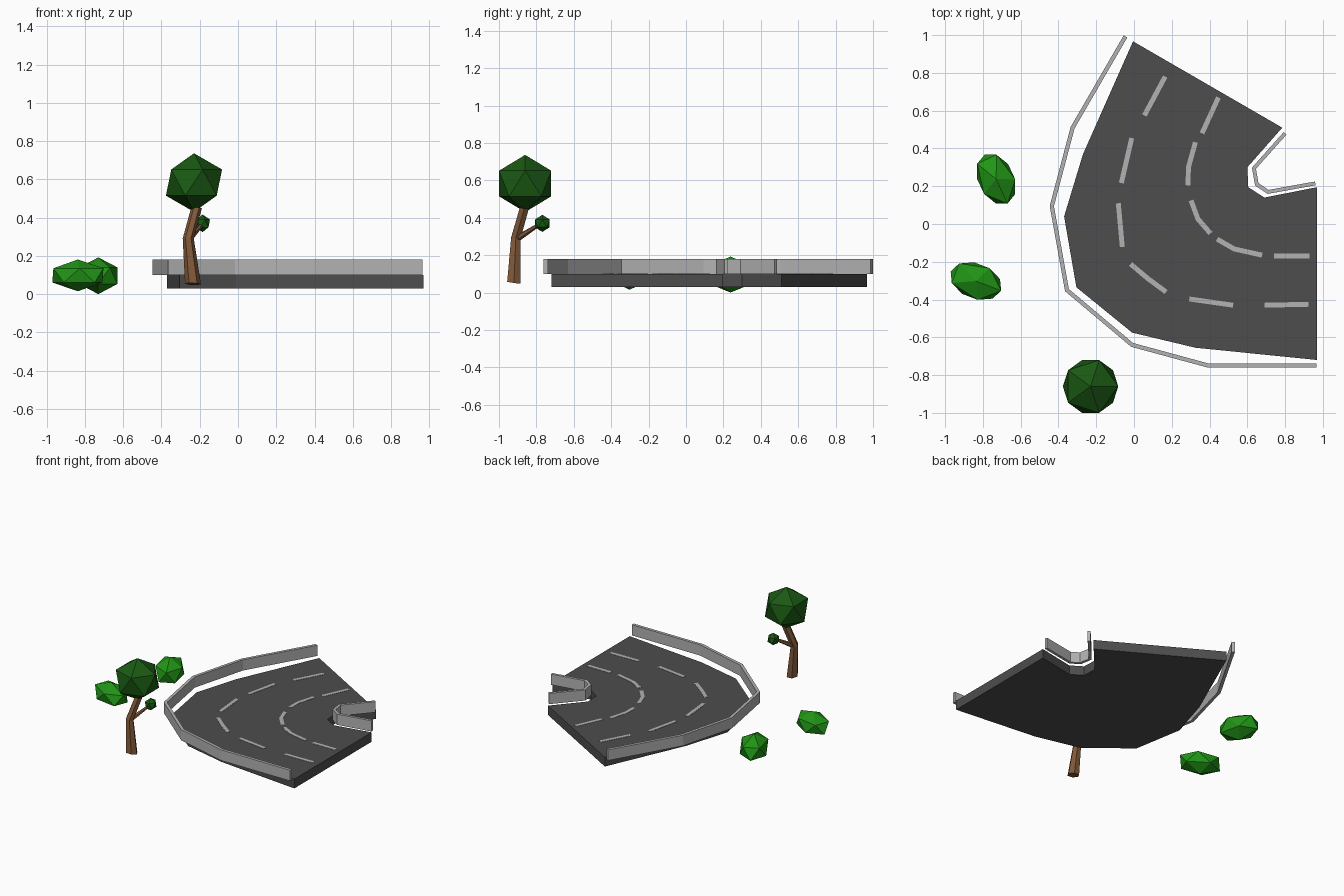
import bpy, bmesh, math
from mathutils import Vector

if "Cube" in bpy.data.objects:
    bpy.data.objects.remove(bpy.data.objects["Cube"])


def material(name, rgb):
    m = bpy.data.materials.new(name)
    m.diffuse_color = (*rgb, 1)
    m.use_nodes = True
    m.node_tree.nodes["Principled BSDF"].inputs["Base Color"].default_value = m.diffuse_color
    return m


ASPHALT = material("asphalt", (0.075, 0.075, 0.075))
PAINT = material("light_grey", (0.45, 0.45, 0.45))
BARK = material("bark", (0.22, 0.10, 0.04))
LEAF = material("dark_leaf", (0.01, 0.10, 0.006))
BUSH = material("bush_leaf", (0.015, 0.30, 0.008))


def finish(name, bm, mat):
    bmesh.ops.recalc_face_normals(bm, faces=bm.faces)
    me = bpy.data.meshes.new(name)
    bm.to_mesh(me)
    bm.free()
    me.materials.append(mat)
    ob = bpy.data.objects.new(name, me)
    bpy.context.collection.objects.link(ob)
    return ob


def slab(name, outline, z0, z1, mat):
    bm = bmesh.new()
    lo = [bm.verts.new((x, y, z0)) for x, y in outline]
    hi = [bm.verts.new((x, y, z1)) for x, y in outline]
    n = len(lo)
    bm.faces.new(lo)
    bm.faces.new(hi)
    for i in range(n):
        j = (i + 1) % n
        bm.faces.new((lo[i], lo[j], hi[j], hi[i]))
    return finish(name, bm, mat)


def strip(name, path, width, z0, z1, mat):
    """Upright wall or flat stripe following a path, with mitred corners."""
    p = [Vector(q) for q in path]
    d = [(b - a).normalized() for a, b in zip(p, p[1:])]
    left, right = [], []
    for i, q in enumerate(p):
        a, b = d[max(i - 1, 0)], d[min(i, len(d) - 1)]
        t = (a + b).normalized()
        off = Vector((-t.y, t.x)) * (width / 2 / t.dot(a))
        left.append(q + off)
        right.append(q - off)
    return slab(name, left + right[::-1], z0, z1, mat)


def tube(name, rings, sides, mat):
    """Tapered limb through (x, y, z, radius) rings."""
    bm = bmesh.new()
    pts = [Vector(r[:3]) for r in rings]
    axis = pts[-1] - pts[0]
    rot = Vector((0, 0, 1)).rotation_difference(axis)
    loops = []
    for c, r in zip(pts, (q[3] for q in rings)):
        angs = [2 * math.pi * k / sides for k in range(sides)]
        loops.append([bm.verts.new(c + rot @ Vector((r * math.cos(a), r * math.sin(a), 0))) for a in angs])
    for a, b in zip(loops, loops[1:]):
        for i in range(sides):
            j = (i + 1) % sides
            bm.faces.new((a[i], a[j], b[j], b[i]))
    bm.faces.new(loops[0])
    bm.faces.new(loops[-1])
    return finish(name, bm, mat)


def blob(name, loc, scale, angle, mat):
    bm = bmesh.new()
    bmesh.ops.create_icosphere(bm, subdivisions=1, radius=1)
    ob = finish(name, bm, mat)
    ob.location, ob.scale = loc, scale
    ob.rotation_euler.z = math.radians(angle)
    return ob


# Curved road slab
slab("road", [(-0.005, 0.967), (0.785, 0.51), (0.60, 0.30), (0.605, 0.195),
              (0.69, 0.14), (0.97, 0.195), (0.97, -0.72), (0.325, -0.655),
              (-0.01, -0.575), (-0.305, -0.335), (-0.37, 0.04), (-0.27, 0.37)],
     0.03, 0.10, ASPHALT)

# Guard rails
strip("outer_rail", [(-0.045, 0.993), (-0.325, 0.51), (-0.435, 0.095), (-0.355, -0.35),
                     (-0.01, -0.64), (0.395, -0.75), (0.965, -0.75)], 0.022, 0.10, 0.18, PAINT)
strip("inner_rail", [(0.80, 0.48), (0.635, 0.295), (0.65, 0.21), (0.71, 0.17),
                     (0.96, 0.215)], 0.02, 0.10, 0.18, PAINT)

# Painted lane dashes
dashes = [
    [(0.165, 0.78), (0.055, 0.575)], [(-0.012, 0.455), (-0.067, 0.217)],
    [(-0.083, 0.11), (-0.062, -0.122)], [(-0.018, -0.212), (0.075, -0.29), (0.17, -0.36)],
    [(0.293, -0.397), (0.525, -0.43)], [(0.69, -0.43), (0.923, -0.425)],
    [(0.447, 0.67), (0.36, 0.48)], [(0.325, 0.433), (0.288, 0.30), (0.286, 0.205)],
    [(0.302, 0.125), (0.338, 0.027), (0.405, -0.05)],
    [(0.44, -0.08), (0.53, -0.132), (0.678, -0.165)], [(0.74, -0.17), (0.93, -0.17)],
]
for i, path in enumerate(dashes):
    strip(f"lane_dash_{i + 1}", path, 0.026, 0.096, 0.102, PAINT)

# Tree
tube("trunk", [(-0.235, -0.92, 0.053, 0.042), (-0.26, -0.91, 0.29, 0.029),
               (-0.217, -0.865, 0.45, 0.028)], 6, BARK)
tube("branch", [(-0.255, -0.90, 0.29, 0.018), (-0.19, -0.79, 0.36, 0.01)], 6, BARK)
blob("canopy", (-0.23, -0.86, 0.583), (0.164, 0.164, 0.153), 0, LEAF)
blob("branch_leaves", (-0.185, -0.768, 0.37), (0.043, 0.046, 0.046), 0, LEAF)

# Bushes
blob("bush_back", (-0.73, 0.238, 0.096), (0.16, 0.107, 0.096), -65, BUSH)
blob("bush_front", (-0.837, -0.302, 0.098), (0.16, 0.105, 0.083), -21, BUSH)
